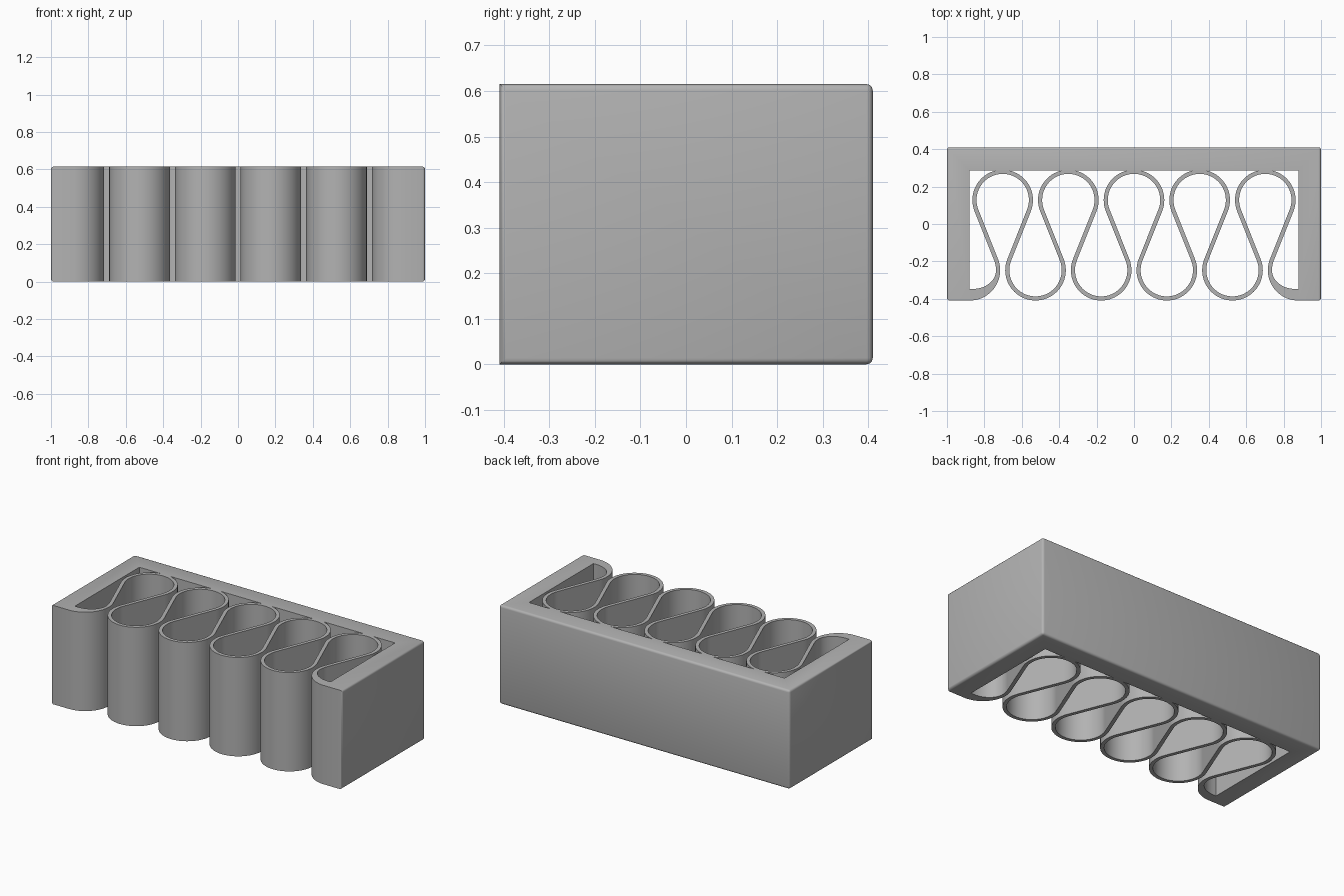
import bpy, bmesh
from math import sin, cos, pi, radians, atan2, acos, hypot

if "Cube" in bpy.data.objects:
    bpy.data.objects.remove(bpy.data.objects["Cube"])

H = 0.615                    # height of everything
PITCH = 0.351                # spacing of the loops
R, HALF = 0.151, 0.011       # ribbon centreline radius, half thickness
Y_BACK, Y_FRONT = 0.128, -0.247
FRONT, BACK, WALL_Y, WALL_X = -0.409, 0.41, 0.287, 0.88

grey = bpy.data.materials.new("grey")
grey.diffuse_color = (0.45, 0.45, 0.45, 1)
grey.use_nodes = True
grey.node_tree.nodes["Principled BSDF"].inputs["Base Color"].default_value = grey.diffuse_color


def arc(cx, cy, rx, ry, a0, a1, n):
    return [(cx + rx * cos(a0 + (a1 - a0) * i / n),
             cy + ry * sin(a0 + (a1 - a0) * i / n)) for i in range(n + 1)]


def prism(name, outline, bevel_rule=None):
    """Extrude a closed outline up to H and round the edges chosen by the rule."""
    bm = bmesh.new()
    base = bm.faces.new([bm.verts.new((x, y, 0)) for x, y in outline])
    top = bmesh.ops.extrude_face_region(bm, geom=[base])["geom"]
    bmesh.ops.translate(bm, vec=(0, 0, H),
                        verts=[v for v in top if isinstance(v, bmesh.types.BMVert)])
    bmesh.ops.recalc_face_normals(bm, faces=bm.faces)
    if bevel_rule:
        edges = [e for e in bm.edges if bevel_rule(*[v.co for v in e.verts])]
        bmesh.ops.bevel(bm, geom=edges, offset=0.014, segments=3,
                        profile=0.5, affect='EDGES')
    me = bpy.data.meshes.new(name)
    bm.to_mesh(me)
    bm.free()
    me.materials.append(grey)
    ob = bpy.data.objects.new(name, me)
    bpy.context.collection.objects.link(ob)
    bpy.ops.object.select_all(action='DESELECT')
    ob.select_set(True)
    bpy.context.view_layer.objects.active = ob
    bpy.ops.object.shade_smooth_by_angle(angle=radians(35))


# Frame: back wall, two side walls and curled front feet in one outline
foot_x = 2.5 * PITCH
right = [(1, BACK), (1, FRONT)]
right += arc(foot_x, Y_FRONT, R + HALF, R + HALF, 1.5 * pi, pi, 16)
right += arc(0.86, Y_FRONT, 0.86 - foot_x + R - HALF, 0.1, pi, 1.5 * pi, 14)
right += [(WALL_X, -0.347), (WALL_X, WALL_Y)]
left = [(-x, y) for x, y in reversed(right)]


def outer_edge(a, b):
    on_side = abs(a.x) > 0.999 and abs(a.x - b.x) < 1e-4
    on_back = a.y > BACK - 1e-4 and b.y > BACK - 1e-4
    return on_side or on_back


prism("frame", right + left, outer_edge)

# Serpentine ribbon: alternating arcs joined by their crossing tangents
dy = Y_BACK - Y_FRONT
tangent = acos(2 * R / hypot(PITCH / 2, dy)) - atan2(dy, PITCH / 2)


def side(offset):
    """One edge of the ribbon, offset from its centreline."""
    pts = []
    for i in range(11):
        cx = (i - 5) * PITCH / 2
        if i % 2:                               # back loop
            r = R + offset
            pts += arc(cx, Y_BACK, r, r, pi - tangent, tangent, 40)
        else:                                   # front loop, halved at both ends
            r = R - offset
            a0 = 2 * pi if i == 0 else pi + tangent
            a1 = pi if i == 10 else 2 * pi - tangent
            if i == 0:
                pts += arc(cx, Y_FRONT, r, r, 0, -tangent, 4)
            elif i == 10:
                pts += arc(cx, Y_FRONT, r, r, pi + tangent, pi, 4)
            else:
                pts += arc(cx, Y_FRONT, r, r, pi + tangent, 2 * pi - tangent, 40)
    return pts


prism("wavy_ribbon", side(HALF) + side(-HALF)[::-1])
